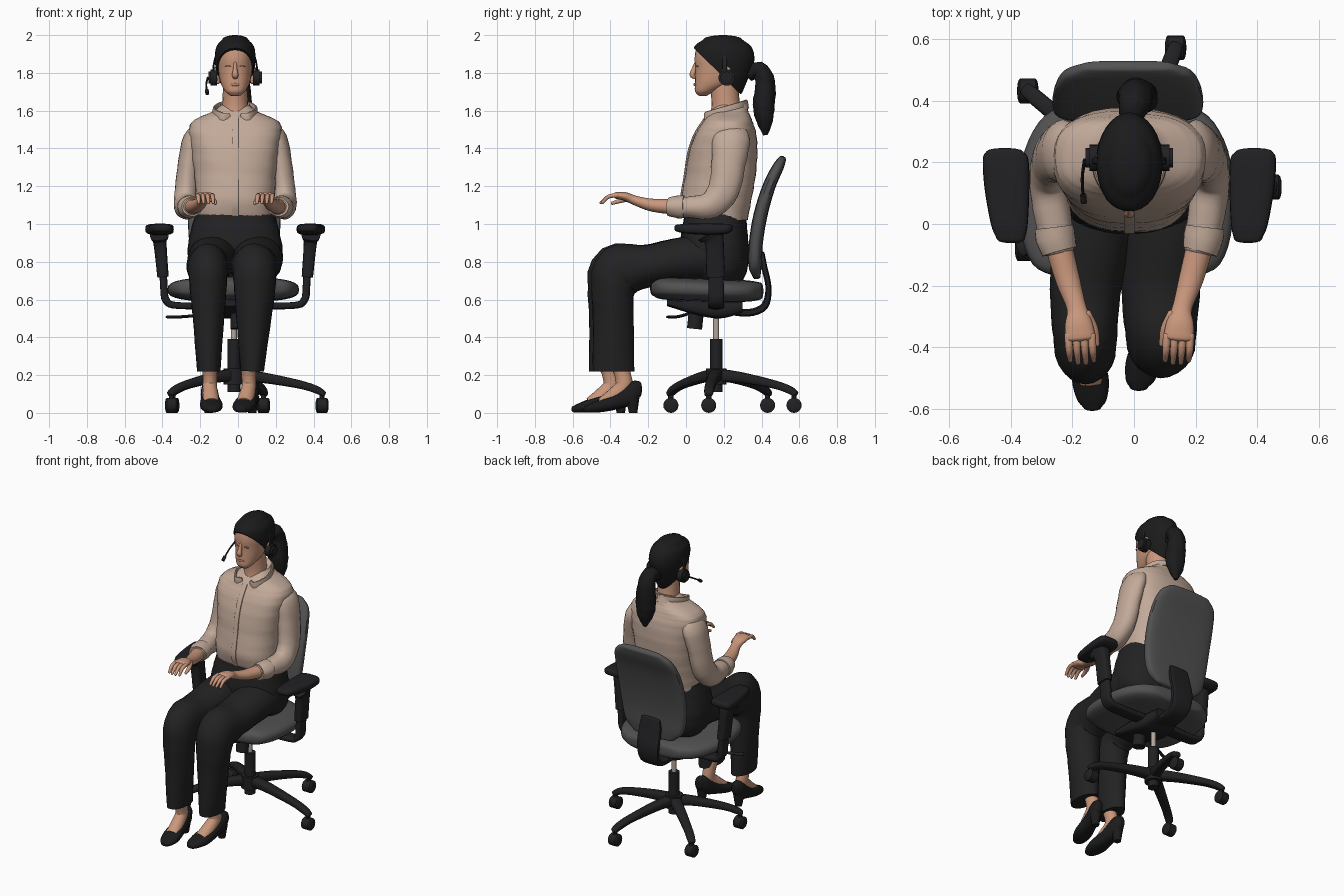
import bpy, bmesh, math
from mathutils import Vector

def material(name, r, g, b):
    m = bpy.data.materials.new(name)
    m.diffuse_color = (r, g, b, 1)
    return m

SHIRT = material("beige cloth", 0.54, 0.4, 0.32)
SKIN = material("skin", 0.59, 0.31, 0.2)
LIP = material("lip", 0.47, 0.22, 0.14)
PANTS = material("black cloth", 0.016, 0.016, 0.017)
HAIR = material("black hair", 0.011, 0.011, 0.012)
PLASTIC = material("black plastic", 0.015, 0.015, 0.017)
GREY = material("grey upholstery", 0.083, 0.083, 0.085)
METAL = material("piston metal", 0.45, 0.38, 0.33)
X, Y, Z = Vector((1, 0, 0)), Vector((0, 1, 0)), Vector((0, 0, 1))
XM = -0.015  # mirror line of the figure and chair


def finish(name, bm, mat):
    bmesh.ops.recalc_face_normals(bm, faces=bm.faces)
    me = bpy.data.meshes.new(name)
    bm.to_mesh(me)
    bm.free()
    me.polygons.foreach_set("use_smooth", [True] * len(me.polygons))
    me.set_sharp_from_angle(angle=math.radians(40))
    me.materials.append(mat)
    ob = bpy.data.objects.new(name, me)
    bpy.context.collection.objects.link(ob)
    return ob


def loft(name, rows, mat, side=X, axis=None, p=2.0, n=20, steps=4, cap=0.0, fold=0.0, cut=None):
    """Skin a smooth path of (x, y, z, half width, half depth) rows with superellipses."""
    pts = [Vector(r) for r in rows]
    ext = [2 * pts[0] - pts[1]] + pts + [2 * pts[-1] - pts[-2]]
    path = []
    for i in range(1, len(ext) - 2):
        a, b, c, d = ext[i - 1:i + 3]
        for k in range(steps):
            t = k / steps
            path.append(0.5 * (2 * b + (c - a) * t + (2 * a - 5 * b + 4 * c - d) * t * t
                               + (3 * b - a - 3 * c + d) * t ** 3))
    path.append(pts[-1])
    pos = [Vector(q[:3]) for q in path]
    rings = []
    for i, q in enumerate(path):
        t = axis or (pos[min(i + 1, len(pos) - 1)] - pos[max(i - 1, 0)]).normalized()
        rings.append((pos[i], t, max(q[3], 0.001), max(q[4], 0.001)))
    if cap:  # rounded ends
        def dome(ring, sign):
            c, t, a, b = ring
            if (pos[-1] - pos[0]).dot(t) < 0 and axis:
                sign = -sign
            return [(c + t * sign * cap * math.sin(h), t, a * math.cos(h), b * math.cos(h))
                    for h in (0.5, 0.95, 1.35)]
        rings = dome(rings[0], -1)[::-1] + rings + dome(rings[-1], 1)
    bm = bmesh.new()
    loops = []
    for i, (c, t, a, b) in enumerate(rings):
        s = (side - t * side.dot(t)).normalized()
        u = t.cross(s)
        loop = []
        for k in range(n):
            h = 2 * math.pi * k / n
            co, si = math.cos(h), math.sin(h)
            f = 1 + fold * math.sin(3 * h + 1.3 * i) * math.cos(2 * h - 0.9 * i)
            loop.append(bm.verts.new(c + s * (a * f * math.copysign(abs(co) ** (2 / p), co))
                                     + u * (b * f * math.copysign(abs(si) ** (2 / p), si))))
        loops.append(loop)
    for lo, hi in zip(loops, loops[1:]):
        for k in range(n):
            bm.faces.new((lo[k], lo[(k + 1) % n], hi[(k + 1) % n], hi[k]))
    bm.faces.new(loops[0][::-1])
    bm.faces.new(loops[-1])
    if cut:
        geom = bm.verts[:] + bm.edges[:] + bm.faces[:]
        res = bmesh.ops.bisect_plane(bm, geom=geom, plane_co=cut[0], plane_no=cut[1], clear_inner=True)
        edges = [e for e in res["geom_cut"] if isinstance(e, bmesh.types.BMEdge)]
        bmesh.ops.holes_fill(bm, edges=edges)
    return finish(name, bm, mat)


def slices(name, rows, mat, **kw):
    """Stack horizontal slices given as (z, front y, back y, half width)."""
    return loft(name, [(XM, (f + b) / 2, z, w, (b - f) / 2) for z, f, b, w in rows], mat, axis=Z, **kw)


def rod(name, p, q, r, mat, n=16, r2=None, cap=0.0):
    d = Vector(q) - Vector(p)
    return loft(name, [(*p, r, r), (*q, r2 or r, r2 or r)], mat,
                side=Y if abs(d.x) > abs(d.y) else X, n=n, steps=1, cap=cap)


# Torso, placket and hips
slices("shirt", [(1.02, 0.0, 0.325, 0.205), (1.12, -0.025, 0.345, 0.21), (1.25, -0.005, 0.37, 0.215),
                 (1.38, 0.015, 0.378, 0.232), (1.48, 0.05, 0.37, 0.248), (1.535, 0.085, 0.355, 0.235),
                 (1.565, 0.105, 0.345, 0.19), (1.595, 0.13, 0.33, 0.12), (1.63, 0.16, 0.32, 0.075)],
       SHIRT, p=2.6, n=32, fold=0.018)
loft("placket", [(XM, -0.002, 1.04, 0.017, 0.005), (XM, -0.027, 1.12, 0.017, 0.005),
                 (XM, -0.008, 1.25, 0.017, 0.005), (XM, 0.012, 1.38, 0.017, 0.005),
                 (XM, 0.048, 1.48, 0.017, 0.005), (XM, 0.1, 1.56, 0.017, 0.005)], SHIRT, p=5)
slices("trouser_hips", [(0.7, 0.04, 0.3, 0.2), (0.76, 0.0, 0.325, 0.24), (0.86, -0.03, 0.335, 0.252),
                        (0.96, -0.025, 0.325, 0.235), (1.05, -0.008, 0.315, 0.212)], PANTS, p=2.5, n=28, fold=0.012)

# Neck and collar
loft("neck", [(XM, 0.215, 1.56, 0.078, 0.092), (XM, 0.21, 1.64, 0.068, 0.075),
              (XM, 0.2, 1.76, 0.064, 0.075)], SKIN)
loft("collar_stand", [(XM, 0.24, 1.58, 0.1, 0.1), (XM, 0.25, 1.635, 0.076, 0.074)], SHIRT, steps=2,
     axis=Vector((0, -0.35, 1)).normalized())
for s in (-1, 1):
    loft("collar_wing", [(XM + s * 0.03, 0.112, 1.578, 0.012, 0.007), (XM + s * 0.075, 0.105, 1.56, 0.034, 0.007),
                         (XM + s * 0.112, 0.18, 1.588, 0.028, 0.008), (XM + s * 0.08, 0.28, 1.618, 0.027, 0.009),
                         (XM, 0.322, 1.63, 0.027, 0.009)], SHIRT, side=Z, p=3, n=12)

# Head, face and hair
slices("head", [(1.685, 0.06, 0.12, 0.034), (1.705, 0.047, 0.16, 0.055), (1.75, 0.048, 0.25, 0.078),
                (1.82, 0.05, 0.3, 0.09), (1.88, 0.046, 0.32, 0.094), (1.94, 0.06, 0.32, 0.085),
                (1.975, 0.11, 0.28, 0.05)], SKIN, n=28, cap=0.008, p=2.2)
loft("nose", [(XM, 0.056, 1.855, 0.008, 0.01), (XM, 0.044, 1.82, 0.011, 0.014),
              (XM, 0.034, 1.79, 0.017, 0.015), (XM, 0.046, 1.775, 0.013, 0.009)], SKIN, cap=0.004, n=12)
loft("mouth", [(XM - 0.026, 0.053, 1.737, 0.003, 0.004), (XM, 0.045, 1.738, 0.005, 0.008),
               (XM + 0.026, 0.053, 1.737, 0.003, 0.004)], LIP, side=Y, n=10)
for s in (-1, 1):
    loft("eye", [(XM + s * 0.022, 0.053, 1.833, 0.003, 0.003), (XM + s * 0.037, 0.055, 1.835, 0.005, 0.005),
                 (XM + s * 0.054, 0.064, 1.833, 0.003, 0.003)], LIP, side=Y, n=10)
    loft("ear", [(XM + s * 0.092, 0.205, 1.75, 0.012, 0.016), (XM + s * 0.097, 0.21, 1.79, 0.014, 0.026),
                 (XM + s * 0.097, 0.215, 1.825, 0.012, 0.022)], SKIN, cap=0.01, n=12)
slices("hair", [(1.7, 0.17, 0.3, 0.05), (1.76, 0.1, 0.325, 0.087), (1.82, 0.055, 0.35, 0.102),
                (1.88, 0.035, 0.362, 0.108), (1.94, 0.045, 0.345, 0.099), (1.975, 0.09, 0.3, 0.07)],
       HAIR, n=32, cap=0.025, fold=0.006, cut=(Vector((0, 0.055, 1.918)), Vector((0, 0.7, 0.71))))
loft("ponytail", [(XM, 0.33, 1.79, 0.035, 0.035), (0.0, 0.385, 1.815, 0.05, 0.045),
                  (0.005, 0.418, 1.75, 0.056, 0.052), (0.012, 0.412, 1.63, 0.065, 0.058),
                  (0.015, 0.418, 1.54, 0.05, 0.042), (0.015, 0.42, 1.47, 0.012, 0.012)], HAIR, fold=0.07, n=24)

# Headset
loft("headset_band", [(XM + 0.118 * math.sin(h), 0.205, 1.785 + 0.21 * math.cos(h), 0.011, 0.005)
                      for h in [math.radians(-90 + 15 * k) for k in range(13)]], PLASTIC, side=Y, n=8, steps=2)
for s in (-1, 1):
    rod("headset_cup", (XM + s * 0.095, 0.215, 1.775), (XM + s * 0.13, 0.215, 1.775), 0.043, PLASTIC, 20)
    rod("headset_cap", (XM + s * 0.13, 0.215, 1.775), (XM + s * 0.142, 0.215, 1.775), 0.032, PLASTIC, 20)
loft("microphone_arm", [(-0.16, 0.21, 1.775, 0.006, 0.006), (-0.168, 0.15, 1.74, 0.005, 0.005),
                        (-0.165, 0.085, 1.7, 0.005, 0.005)], PLASTIC, n=8)
rod("microphone", (-0.165, 0.095, 1.708), (-0.163, 0.07, 1.69), 0.01, PLASTIC, 10)

# Arms and hands
for s in (-1, 1):
    def m(rows):
        return [(XM + s * r[0], *r[1:]) for r in rows]
    loft("sleeve", m([(0.175, 0.235, 1.49, 0.05, 0.08), (0.215, 0.237, 1.445, 0.062, 0.1),
                      (0.242, 0.225, 1.32, 0.06, 0.09), (0.257, 0.2, 1.18, 0.062, 0.083),
                      (0.263, 0.13, 1.1, 0.062, 0.072), (0.25, 0.03, 1.09, 0.06, 0.058),
                      (0.228, -0.085, 1.092, 0.052, 0.046)]), SHIRT, cap=0.02, n=24, fold=0.03)
    loft("rolled_cuff", m([(0.245, -0.01, 1.09, 0.063, 0.06), (0.24, -0.045, 1.09, 0.065, 0.06),
                           (0.228, -0.09, 1.092, 0.057, 0.05)]), SHIRT, n=24, steps=2, fold=0.03)
    loft("forearm", m([(0.235, -0.05, 1.09, 0.045, 0.042), (0.2, -0.18, 1.1, 0.04, 0.034),
                       (0.172, -0.27, 1.125, 0.032, 0.025), (0.165, -0.32, 1.145, 0.044, 0.023),
                       (0.16, -0.37, 1.152, 0.05, 0.018)]), SKIN, cap=0.012)
    for k in range(4):
        x, tip = 0.122 + 0.0255 * k, -0.455 + 0.008 * abs(k - 1.5)
        loft("finger", m([(x, -0.36, 1.152, 0.013, 0.012), (x - 0.003, -0.41, 1.145, 0.012, 0.011),
                          (x - 0.006, tip, 1.112, 0.008, 0.008)]), SKIN, n=10, cap=0.007)
    loft("thumb", m([(0.14, -0.29, 1.135, 0.016, 0.015), (0.115, -0.34, 1.125, 0.014, 0.013),
                     (0.105, -0.39, 1.11, 0.009, 0.009)]), SKIN, n=10, cap=0.008)

# Legs, feet and heeled shoes
for hip, knee, ankle, toe, dy, heel, w in ((-0.135, -0.158, -0.155, -0.135, -0.02, -0.31, 1.0),
                                          (0.105, 0.088, 0.075, 0.015, 0.0, -0.245, 1.12)):
    loft("trouser_leg", [(hip, 0.2, 0.825, 0.125, 0.12), (hip, 0.0, 0.815, 0.132, 0.118),
                         (knee, -0.2 + dy, 0.778, 0.115 * w, 0.112), (knee, -0.345 + dy, 0.752, 0.104 * w, 0.142),
                         (knee, -0.385 + dy, 0.65, 0.097 * w, 0.115),
                         (knee * 0.6 + ankle * 0.4, -0.385 + dy, 0.5, 0.083 * w, 0.108),
                         (ankle, -0.385 + dy, 0.22, 0.062, 0.11)], PANTS, n=24, fold=0.018)
    tx = (toe - ankle) / 0.29
    def foot(rows):
        return [(ankle - tx * y, heel + y, z, a, b) for y, z, a, b in rows]
    loft("foot", foot([(-0.105, 0.25, 0.042, 0.046), (-0.09, 0.2, 0.038, 0.043), (-0.085, 0.14, 0.038, 0.045),
                       (-0.14, 0.09, 0.042, 0.04), (-0.2, 0.052, 0.042, 0.03)]), SKIN)
    loft("shoe", foot([(0.0, 0.125, 0.027, 0.042), (-0.04, 0.105, 0.044, 0.062), (-0.12, 0.065, 0.05, 0.046),
                       (-0.2, 0.04, 0.06, 0.036), (-0.26, 0.026, 0.048, 0.024),
                       (-0.285, 0.02, 0.03, 0.017)]), HAIR, axis=Y, p=2.4, cap=0.012)
    rod("shoe_heel", (ankle, heel - 0.035, 0), (ankle, heel - 0.038, 0.09), 0.022, HAIR, 12, 0.038)

# Chair seat, back and support
loft("seat", [(-0.025, -0.175, 0.66, 0.22, 0.04), (-0.025, -0.13, 0.66, 0.305, 0.058),
              (-0.025, 0.0, 0.655, 0.345, 0.062), (-0.025, 0.2, 0.648, 0.34, 0.06),
              (-0.025, 0.33, 0.645, 0.285, 0.056), (-0.025, 0.395, 0.645, 0.2, 0.045)],
     GREY, axis=Y, p=3, n=32, cap=0.015)
loft("backrest", [(-0.02, 0.375, 0.72, 0.15, 0.02), (-0.02, 0.366, 0.78, 0.212, 0.035),
                  (-0.02, 0.37, 0.9, 0.238, 0.037), (-0.02, 0.395, 1.05, 0.245, 0.037),
                  (-0.02, 0.44, 1.2, 0.238, 0.034), (-0.02, 0.487, 1.3, 0.21, 0.03),
                  (-0.02, 0.512, 1.347, 0.15, 0.02)], GREY, p=3.5, n=32, cap=0.012)
loft("back_bracket", [(-0.02, 0.2, 0.545, 0.07, 0.022), (-0.02, 0.33, 0.53, 0.065, 0.02),
                      (-0.02, 0.415, 0.565, 0.07, 0.02), (-0.02, 0.437, 0.66, 0.08, 0.016),
                      (-0.02, 0.415, 0.77, 0.08, 0.016), (-0.02, 0.403, 0.845, 0.07, 0.013)],
     PLASTIC, p=4, cap=0.01)
loft("tilt_mechanism", [(-0.02, -0.1, 0.585, 0.09, 0.02), (-0.02, 0.05, 0.56, 0.11, 0.04),
                        (-0.02, 0.18, 0.545, 0.11, 0.045), (-0.02, 0.3, 0.56, 0.09, 0.03)], PLASTIC, axis=Y, p=4)
rod("tension_knob", (0.0, 0.055, 0.54), (0.0, 0.045, 0.445), 0.04, PLASTIC)
loft("height_lever", [(-0.1, 0.03, 0.53, 0.01, 0.008), (-0.28, -0.04, 0.51, 0.012, 0.008),
                      (-0.37, -0.085, 0.508, 0.025, 0.008)], PLASTIC, side=Y, cap=0.008, n=12)

# Armrests
for s in (-1, 1):
    def m(rows):
        return [(XM + s * r[0], *r[1:]) for r in rows]
    loft("arm_bracket", m([(0.05, 0.16, 0.57, 0.045, 0.02), (0.3, 0.16, 0.568, 0.042, 0.018),
                           (0.365, 0.16, 0.595, 0.04, 0.02), (0.378, 0.16, 0.68, 0.04, 0.02),
                           (0.39, 0.155, 0.92, 0.036, 0.02)]), PLASTIC, side=Y, p=3.5)
    loft("arm_sleeve", m([(0.382, 0.158, 0.72, 0.05, 0.03), (0.398, 0.15, 0.9, 0.05, 0.035),
                          (0.402, 0.13, 0.95, 0.075, 0.05)]), PLASTIC, side=Y, p=3.5)
    loft("arm_pad", m([(0.385, -0.05, 0.978, 0.045, 0.018), (0.39, 0.0, 0.975, 0.06, 0.026),
                       (0.398, 0.12, 0.972, 0.073, 0.03), (0.402, 0.21, 0.974, 0.074, 0.027),
                       (0.405, 0.235, 0.978, 0.06, 0.02)]), PLASTIC, axis=Y, p=3.5, cap=0.012)

# Gas column, base legs and casters
rod("piston", (-0.022, 0.16, 0.36), (-0.022, 0.16, 0.52), 0.016, METAL)
rod("column", (-0.022, 0.16, 0.11), (-0.022, 0.16, 0.39), 0.034, PLASTIC)
rod("base_hub", (-0.022, 0.16, 0.15), (-0.022, 0.16, 0.235), 0.055, PLASTIC)
for ex, ey in ((0.135, 0.572), (-0.345, 0.432), (-0.352, -0.08), (0.445, 0.12)):
    start, end = Vector((-0.022, 0.16, 0)), Vector((ex, ey, 0))
    d = (end - start).normalized()
    loft("base_leg", [(*start.lerp(end, t).xy, z, a, b) for t, z, a, b in
                      ((0.05, 0.2, 0.035, 0.034), (0.35, 0.185, 0.032, 0.028), (0.75, 0.15, 0.027, 0.022),
                       (0.94, 0.122, 0.026, 0.02), (1.02, 0.1, 0.022, 0.016))], PLASTIC,
         side=Vector((-d.y, d.x, 0)), p=3, n=16, cap=0.008)
    rod("caster_stem", (ex, ey, 0.04), (ex, ey, 0.115), 0.014, PLASTIC, 12)
    rod("caster_wheels", (ex - 0.025, ey, 0.04), (ex + 0.025, ey, 0.04), 0.04, PLASTIC, 20, cap=0.01)
